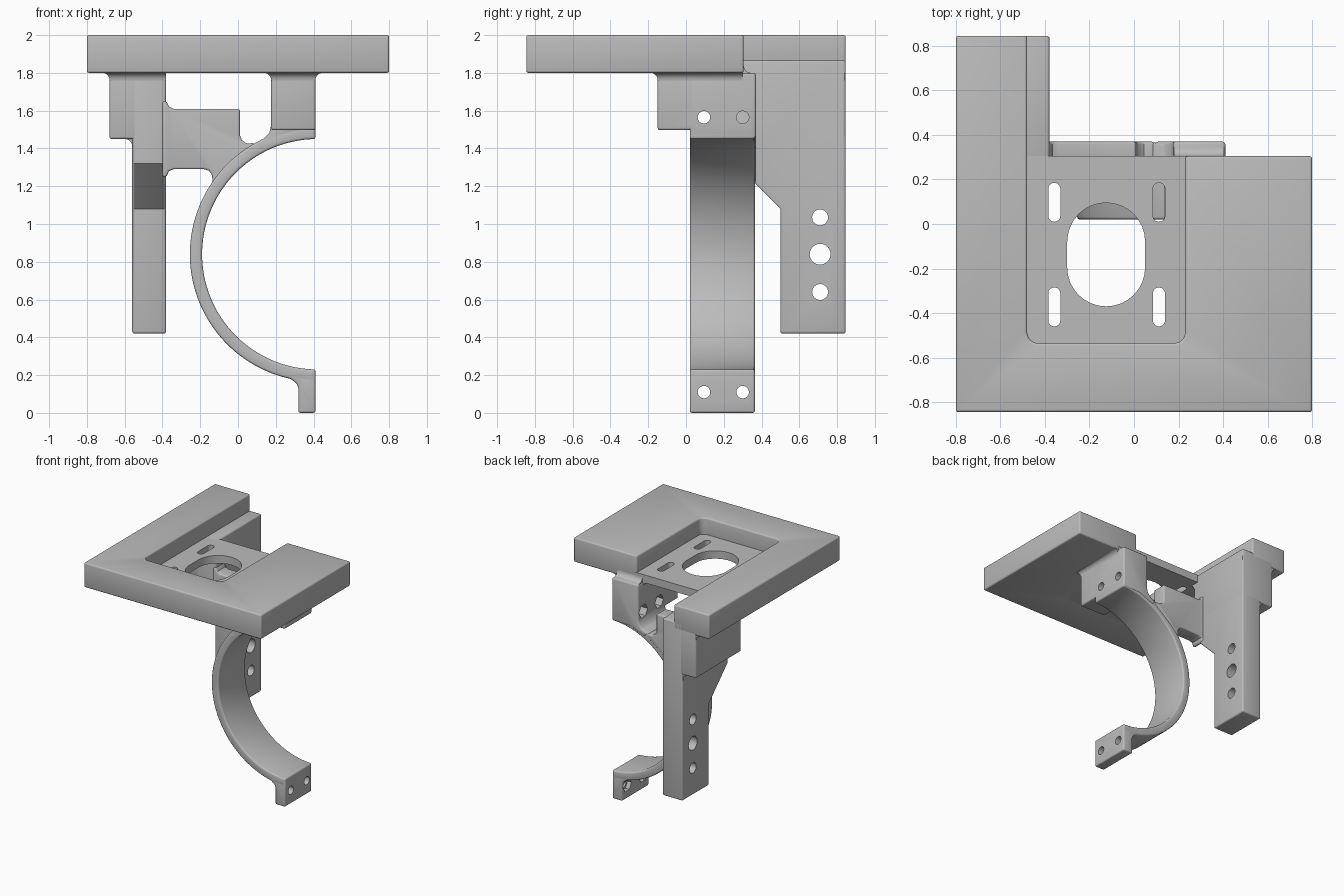
import bpy, bmesh, math
from mathutils import Vector, Matrix

cube = bpy.data.objects.get("Cube")
if cube:
    bpy.data.objects.remove(cube)

grey = bpy.data.materials.new("plain_grey")
grey.use_nodes = True
colour = (0.5, 0.5, 0.5, 1)
grey.diffuse_color = colour
grey.node_tree.nodes["Principled BSDF"].inputs["Base Color"].default_value = colour
parts, cutters = [], []


def finish(name, bm, bevel=0.0):
    bmesh.ops.recalc_face_normals(bm, faces=bm.faces)
    mesh = bpy.data.meshes.new(name)
    bm.to_mesh(mesh)
    bm.free()
    mesh.materials.append(grey)
    ob = bpy.data.objects.new(name, mesh)
    bpy.context.collection.objects.link(ob)
    if bevel:
        mod = ob.modifiers.new("edge_round", "BEVEL")
        mod.width, mod.segments = bevel, 3
        mod.limit_method, mod.angle_limit = "ANGLE", math.radians(50)
    parts.append(ob)
    return ob


def prism(name, outline, axis, lo, hi, bevel=0.012):
    """Extrude a 2D outline along an axis; the other two axes keep their order."""
    def place(p):
        p = list(p)
        p.insert("xyz".index(axis), lo)
        return p
    bm = bmesh.new()
    face = bm.faces.new([bm.verts.new(place(p)) for p in outline])
    new = bmesh.ops.extrude_face_region(bm, geom=[face])["geom"]
    shift = Vector([hi - lo if a == axis else 0 for a in "xyz"])
    bmesh.ops.translate(bm, vec=shift, verts=[v for v in new if isinstance(v, bmesh.types.BMVert)])
    return finish(name, bm, bevel)


def box(name, x, y, z, bevel=0.012):
    return prism(name, [(x[0], y[0]), (x[1], y[0]), (x[1], y[1]), (x[0], y[1])], "z", *z, bevel)


def arc(cx, cy, r, start, end, n):
    angles = [math.radians(start + (end - start) * i / n) for i in range(n + 1)]
    return [(cx + r * math.cos(a), cy + r * math.sin(a)) for a in angles]


def stadium(cx, y0, y1, r):
    return arc(cx, y1 - r, r, 0, 180, 16) + arc(cx, y0 + r, r, 180, 360, 16)


def cut(targets, tool):
    parts.remove(tool)
    cutters.append(tool)
    tool.hide_render = True
    for ob in targets:
        mod = ob.modifiers.new("cut", "BOOLEAN")
        mod.operation, mod.solver, mod.object = "DIFFERENCE", "EXACT", tool


def hole(targets, y, z, r, x0, x1, sides=32):
    outline = arc(y, z, r, 0, 360, sides)[:-1]
    cut(targets, prism("hole_cutter", outline, "x", x0, x1, 0))


def flare(name, x, y, left, right, r=0.04):
    """Concave fillet between a block and the plate underside."""
    bm = bmesh.new()
    rings = []
    for i in range(7):
        a = math.pi / 2 * i / 6
        e, z = r * (1 - math.cos(a)), 1.8 - r + r * math.sin(a) + 0.001
        xa, xb, ya = x[0] - e * left, x[1] + e * right, y[0] - e
        rings.append([bm.verts.new(p) for p in
                      ((xa, ya, z), (xb, ya, z), (xb, y[1], z), (xa, y[1], z))])
    for low, high in zip(rings, rings[1:]):
        for k in range(4):
            j = (k + 1) % 4
            bm.faces.new((low[k], low[j], high[j], high[k]))
    bm.faces.new(rings[0])
    bm.faces.new(rings[-1])
    finish(name, bm)


# Top plate with open pocket and long arm
c = 0.05
prism("top_plate", [(-0.8, -0.845), (0.8, -0.845), (0.8, 0.305), (0.23, 0.305)]
      + arc(0.23 - c, -0.535 + c, c, 0, -90, 6) + arc(-0.48 + c, -0.535 + c, c, -90, -180, 6)
      + [(-0.48, 0.845), (-0.8, 0.845)], "z", 1.8, 2.0)

# Thin pocket floor with oval window and four slots
floor = box("pocket_floor", (-0.5, 0.25), (-0.56, 0.305), (1.801, 1.865), 0)
cut([floor], prism("window_cutter", stadium(-0.125, -0.37, 0.095, 0.175), "z", 1.7, 1.95, 0))
for sx in (-0.358, 0.112):
    for y0 in (-0.46, 0.01):
        cut([floor], prism("slot_cutter", stadium(sx, y0, y0 + 0.175, 0.027), "z", 1.7, 1.95, 0))

# Leg and its shoulder block under the arm
leg = prism("leg", [(0.845, 0.42), (0.845, 1.865), (0.26, 1.865), (0.26, 1.32),
                    (0.5, 1.08), (0.5, 0.42)], "x", -0.56, -0.38)
for z, r in ((1.035, 0.042), (0.84, 0.055), (0.64, 0.042)):
    hole([leg], 0.71, z, r, -0.7, -0.2)
box("shoulder_block", (-0.68, -0.38), (0.26, 0.845), (1.45, 1.85))
flare("shoulder_fillet", (-0.68, -0.38), (0.26, 0.84), 1, 0)
prism("shoulder_corner_fillet", [(-0.56, 1.4)] + arc(-0.6, 1.41, 0.04, 0, 90, 6) + [(-0.55, 1.46)],
      "y", 0.27, 0.835, 0)

# Half-ring clamp
cx, cz = 0.42, 0.84
prism("clamp_ring", arc(cx, cz, 0.675, 90.9, 269.1, 64) + arc(cx, cz, 0.61, 269.1, 90.9, 64),
      "y", 0.02, 0.365)

# Web joining the leg to the ring
prism("web", [(-0.4, 1.65), (-0.378, 1.65), (-0.366, 1.622), (-0.34, 1.61), (0.01, 1.61),
              (0.01, 1.47), (0.02, 1.445), (0.045, 1.427), (0.09, 1.428), (0.09, 1.4),
              (-0.05, 1.29), (-0.14, 1.2), (-0.135, 1.235), (-0.14, 1.265), (-0.155, 1.283),
              (-0.18, 1.29), (-0.34, 1.29), (-0.366, 1.28), (-0.378, 1.25), (-0.4, 1.25)],
      "y", 0.25, 0.37)

# Upper clamp mount
saddle = prism("mount_saddle", [(0.41, 1.8), (0.175, 1.8), (0.175, 1.52), (0.165, 1.48),
                                (0.135, 1.45), (0.09, 1.427), (0.12, 1.395), (0.25, 1.45),
                                (0.41, 1.455)], "y", 0.02, 0.37)
mount = box("mount_block", (0.175, 0.41), (-0.15, 0.3), (1.497, 1.84))
flare("mount_fillet", (0.175, 0.41), (-0.15, 0.3), 1, 1)
prism("mount_back_fillet", [(0.29, 1.79), (0.345, 1.79)] + arc(0.345, 1.84, 0.04, 270, 180, 6)
      + [(0.29, 1.84)], "x", 0.18, 0.405, 0)

# Lower clamp flange
flange = prism("lower_flange", [(0.41, 0), (0.41, 0.23), (0.32, 0.23), (0.25, 0.2), (0.29, 0.172),
                                (0.31, 0.155), (0.32, 0.13), (0.32, 0)], "y", 0.02, 0.365)

# Bolt holes with hexagonal nut pockets
for y in (0.095, 0.3):
    hole([saddle, mount], y, 1.565, 0.033, 0.0, 0.6)
    hole([saddle, mount], y, 1.565, 0.055, 0.0, 0.33, 6)
    hole([flange], y, 0.11, 0.033, 0.2, 0.6)
    hole([flange], y, 0.11, 0.055, 0.2, 0.355, 6)

# Bake modifiers, remove cutters, smooth the rounded surfaces
graph = bpy.context.evaluated_depsgraph_get()
graph.update()
baked = [bpy.data.meshes.new_from_object(ob.evaluated_get(graph)) for ob in parts]
for ob, mesh in zip(parts, baked):
    ob.modifiers.clear()
    ob.data = mesh
for tool in cutters:
    bpy.data.objects.remove(tool)
bpy.ops.object.select_all(action="DESELECT")
for ob in parts:
    ob.select_set(True)
bpy.context.view_layer.objects.active = parts[0]
bpy.ops.object.shade_smooth_by_angle(angle=math.radians(32))
